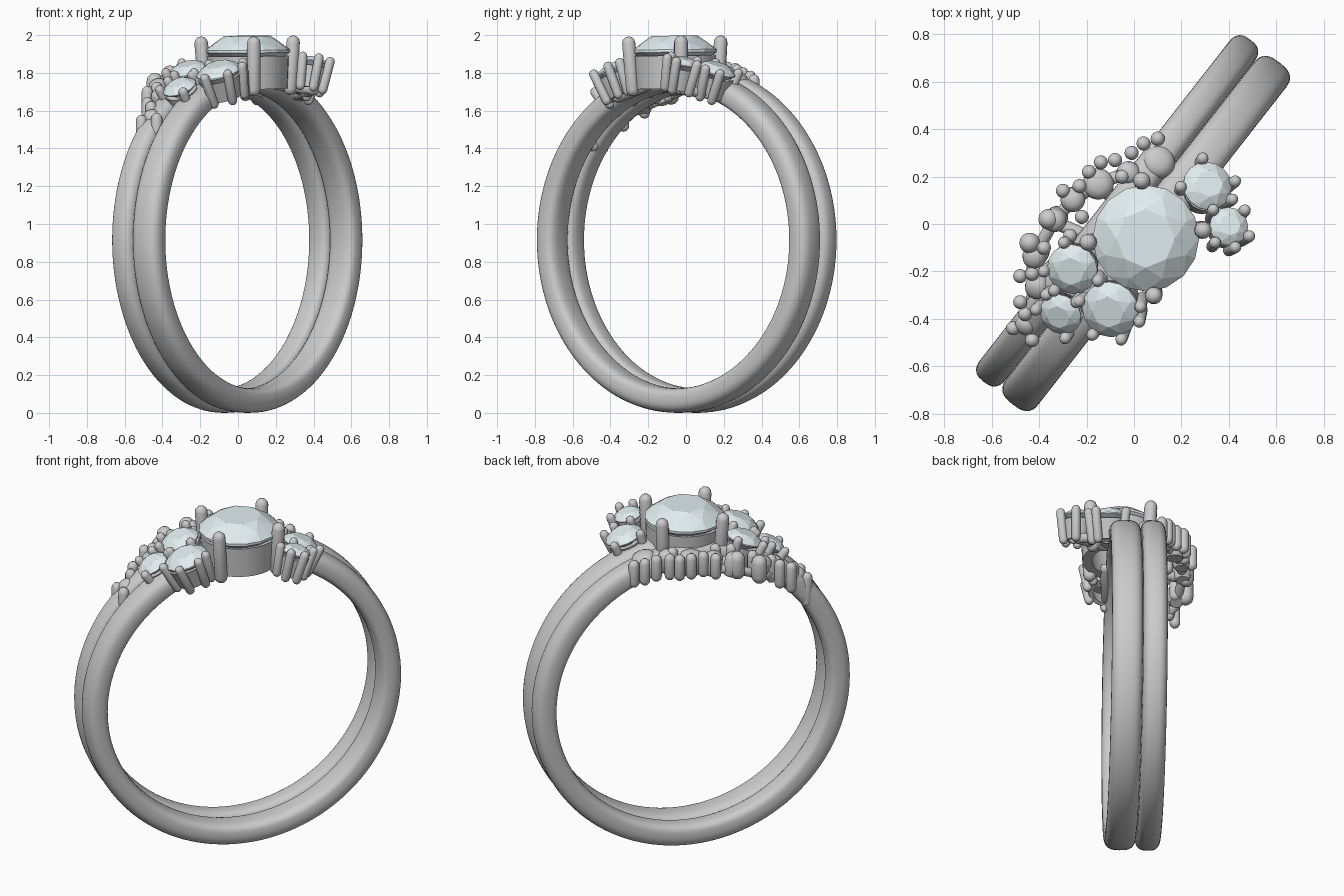
import bpy, bmesh, math
from mathutils import Matrix, Vector

if "Cube" in bpy.data.objects:
    bpy.data.objects.remove(bpy.data.objects["Cube"])

CZ, R, THICK = 0.915, 0.915, 0.065          # ring axis height, outer radius, half thickness
ANG = math.radians(52)                      # bands run diagonally in plan
SPIN = Matrix.Translation((0, 0, CZ)) @ Matrix.Rotation(ANG, 4, 'Z')

gem_mat = bpy.data.materials.new("pale_gem")
gem_mat.diffuse_color = (0.76, 0.85, 0.87, 1)
gem_mat.use_nodes = True
gem_mat.node_tree.nodes["Principled BSDF"].inputs["Base Color"].default_value = gem_mat.diffuse_color


def finish(bm, name, mat=None, smooth=True):
    bmesh.ops.recalc_face_normals(bm, faces=bm.faces)
    me = bpy.data.meshes.new(name)
    bm.to_mesh(me)
    bm.free()
    ob = bpy.data.objects.new(name, me)
    bpy.context.collection.objects.link(ob)
    if mat:
        me.materials.append(mat)
    if smooth:
        bpy.ops.object.select_all(action='DESELECT')
        ob.select_set(True)
        bpy.context.view_layer.objects.active = ob
        bpy.ops.object.shade_smooth_by_angle(angle=math.radians(40))
    return ob


def frame(x, y, rho):
    """Matrix at plan position x, y, radius rho from the ring axis, z pointing outward."""
    u = x * math.cos(ANG) + y * math.sin(ANG)
    v = -x * math.sin(ANG) + y * math.cos(ANG)
    t = math.asin(u / rho)
    return (SPIN @ Matrix.Translation((u, v, rho * math.cos(t)))
            @ Matrix.Rotation(t, 4, 'Y') @ Matrix.Rotation(-ANG, 4, 'Z'))


def lathe(bm, prof, mat, n=32, closed=False):
    """Revolve (radius, z) points about local z."""
    rings = []
    for r, z in prof:
        if r == 0:
            rings.append([bm.verts.new(mat @ Vector((0, 0, z)))] * n)
        else:
            rings.append([bm.verts.new(mat @ Vector((r * math.cos(2 * math.pi * i / n),
                          r * math.sin(2 * math.pi * i / n), z))) for i in range(n)])
    pairs = list(zip(rings, rings[1:])) + ([(rings[-1], rings[0])] if closed else [])
    for a, b in pairs:
        for i in range(n):
            j = (i + 1) % n
            bm.faces.new(list(dict.fromkeys((a[i], a[j], b[j], b[i]))))


def rod(bm, p, q, r):
    """Round-ended rod from p to q."""
    d = q - p
    L = d.length
    m = Matrix.Translation(p) @ d.to_track_quat('Z', 'Y').to_matrix().to_4x4()
    arc = [math.radians(a) for a in (0, 30, 60)]
    prof = [(0, -r)] + [(r * math.cos(a), -r * math.sin(a)) for a in reversed(arc)]
    prof += [(r * math.cos(a), L + r * math.sin(a)) for a in arc] + [(0, L + r)]
    lathe(bm, prof, m, 14)


def gem(name, m, r):
    """Brilliant cut: facets come from the hull of table, crown, girdle and culet points."""
    bm = bmesh.new()
    for n, rad, z, off in ((8, .55, .36, 0), (8, .82, .2, .5), (16, 1, .03, 0),
                           (16, 1, -.03, 0), (8, .5, -.38, .5), (1, 0, -.65, 0)):
        for i in range(n):
            a = 2 * math.pi * (i + off) / n
            bm.verts.new(m @ Vector((r * rad * math.cos(a), r * rad * math.sin(a), r * z)))
    bmesh.ops.convex_hull(bm, input=bm.verts)
    finish(bm, name, gem_mat, False)


def setting(name, x, y, rho, r, angles, depth, pr, top, taper):
    """Stone with its tapered cup and prongs."""
    m = frame(x, y, rho)
    gem(name + "_stone", m, r)
    bm = bmesh.new()
    lathe(bm, [(r * .97, -.025), (r * taper, -depth), (r * taper * .75, -depth),
               (r * .8, -.035)], m, 40, True)
    finish(bm, name + "_cup")
    bm = bmesh.new()
    for a in angles:
        d = Vector((math.cos(math.radians(a)), math.sin(math.radians(a)), 0))
        up = Vector((0, 0, 1))
        rod(bm, m @ (d * (r * taper + pr * .5) - up * depth),
            m @ (d * (r + pr * .55) + up * top), pr)
    finish(bm, name + "_prongs")


# Two plain bands side by side
for name, off, half in (("wide_band", -.065, .086), ("narrow_band", .09, .068)):
    bm = bmesh.new()
    prof = []
    for i in range(28):
        a = 2 * math.pi * i / 28
        c, s = math.cos(a), math.sin(a)
        p = .85 if s > 0 else .6            # rounder outside, flatter inside
        prof.append((R - THICK + THICK * math.copysign(abs(s) ** p, s),
                     off + half * math.copysign(abs(c) ** .7, c)))
    lathe(bm, prof, SPIN @ Matrix.Rotation(math.radians(-90), 4, 'X'), 128, True)
    finish(bm, name)

# Main stone and the five side stones
setting("main", .05, -.06, 1.0, .225, (184, 94, 8, -82), .2, .036, .045, .93)
sides = [("left_inner", -.26, -.19, .95, .108, (185, 105, -20, -130)),
         ("left_outer", -.31, -.38, .945, .092, (-80, 170, 40, 120)),
         ("left_front", -.10, -.36, .955, .122, (165, -125, -70, -20, 110, 8)),
         ("right_inner", .31, .16, .95, .105, (100, 10, 185, -30)),
         ("right_outer", .40, -.01, .965, .082, (45, -27, -130, -75, 135))]
for n, x, y, rho, r, angs in sides:
    setting(n, x, y, rho, r, angs, .14, .025, .015, .8)

# Crescent of small domed accents beside the narrow band
domes = [(.11, .27, .07), (-.02, .22, .05), (-.15, .17, .066), (-.26, .10, .052),
         (-.34, .01, .05), (-.43, -.15, .05), (-.42, -.28, .052), (-.47, -.44, .046)]
bm = bmesh.new()
for x, y, r in domes:
    lathe(bm, [(0, .008), (r * .5, .005), (r * .85, -.008), (r, -.03), (r * .95, -.11),
               (r * .7, -.13), (0, -.13)], frame(x, y, .925), 24)
finish(bm, "crescent_domes")

# Bead-topped pins along the crescent
beads = [(.10, .36), (.04, .34), (-.01, .30), (-.08, .27), (-.14, .26), (-.19, .22),
         (-.05, .20), (-.23, .16), (-.30, .14), (-.22, .03), (-.37, .02), (-.27, -.05),
         (-.38, -.10), (-.48, -.22), (-.43, -.21), (-.48, -.33), (-.46, -.38), (-.43, -.49),
         (-.51, -.44)]
bm = bmesh.new()
for x, y in beads:
    rod(bm, frame(x, y, .82).translation, frame(x, y, .915).translation, .03)
for x, y in ((-.44, -.08), (-.36, .02)):
    rod(bm, frame(x, y, .83).translation, frame(x, y, .905).translation, .044)
finish(bm, "crescent_beads")

# Gallery rails tying the settings and crescent to the bands
bm = bmesh.new()
for a, b in zip(domes, domes[1:]):
    rod(bm, frame(a[0], a[1], .83).translation, frame(b[0], b[1], .83).translation, .026)
for a, b in (((-.15, .17), (-.06, .08)), ((-.34, .01), (-.18, -.06)),
             ((-.43, -.2), (-.28, -.2)), ((-.10, -.36), (-.2, -.25)),
             ((-.10, -.36), (.04, -.2)), ((.40, -.01), (.2, -.02)),
             ((.40, -.01), (.31, .16)), ((.31, .16), (.2, .12))):
    rod(bm, frame(*a, .83).translation, frame(*b, .83).translation, .028)
finish(bm, "gallery_rails")
